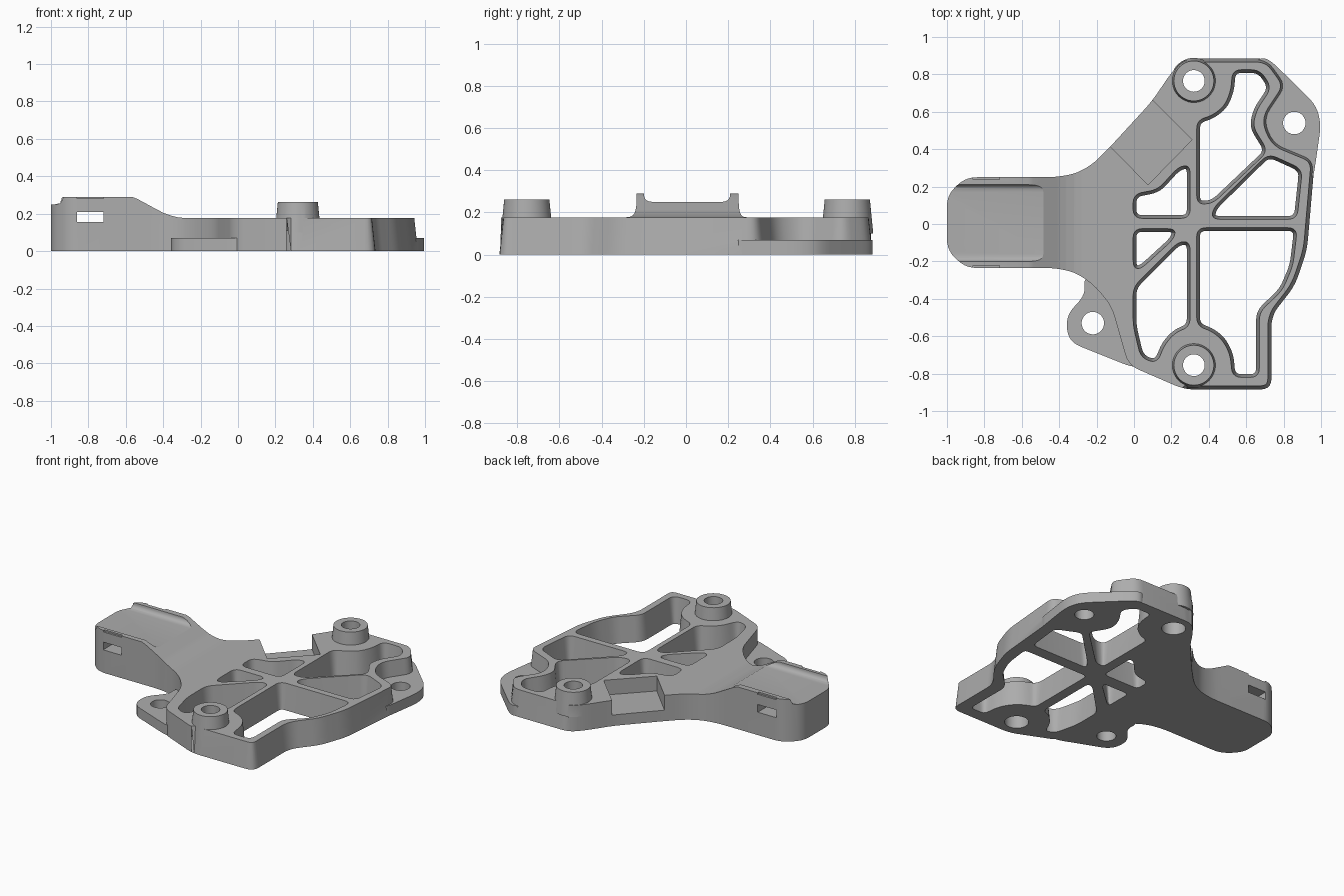
import bpy, bmesh, math
from mathutils import Vector

if "Cube" in bpy.data.objects:
    bpy.data.objects.remove(bpy.data.objects["Cube"])


def rounded(pts, r, seg=5):
    """Fillet every corner of a closed 2D polygon."""
    out, n = [], len(pts)
    for i in range(n):
        a, b, c = (Vector(pts[(i + k) % n]) for k in (-1, 0, 1))
        p = b + (a - b).normalized() * min(r, (a - b).length * 0.45)
        q = b + (c - b).normalized() * min(r, (c - b).length * 0.45)
        for k in range(seg + 1):
            t = k / seg
            out.append(p * (1 - t) ** 2 + b * 2 * t * (1 - t) + q * t * t)
    return out


def circle(x, y, r, n=48):
    return [Vector((x + r * math.cos(2 * math.pi * i / n),
                    y + r * math.sin(2 * math.pi * i / n))) for i in range(n)]


def offset(pts, amount):
    """Move a polygon outward by amount(point)."""
    n = len(pts)
    area = sum(pts[i].x * pts[(i + 1) % n].y - pts[(i + 1) % n].x * pts[i].y for i in range(n))
    s, out = (1 if area > 0 else -1), []
    for i in range(n):
        d = (pts[(i + 1) % n] - pts[i - 1]).normalized()
        out.append(pts[i] + Vector((d.y, -d.x)) * s * amount(pts[i]))
    return out


def prism(name, low, lo, hi, axis='z', high=None):
    """Loft a 2D outline along an axis."""
    place = {'z': lambda p, t: (p[0], p[1], t),
             'y': lambda p, t: (p[0], t, p[1]),
             'x': lambda p, t: (t, p[0], p[1])}[axis]
    bm = bmesh.new()
    a = [bm.verts.new(place(p, lo)) for p in low]
    b = [bm.verts.new(place(p, hi)) for p in (high or low)]
    n = len(a)
    bm.faces.new(a)
    bm.faces.new(b)
    for i in range(n):
        bm.faces.new((a[i], a[(i + 1) % n], b[(i + 1) % n], b[i]))
    bmesh.ops.recalc_face_normals(bm, faces=bm.faces[:])
    me = bpy.data.meshes.new(name)
    bm.to_mesh(me)
    bm.free()
    ob = bpy.data.objects.new(name, me)
    bpy.context.collection.objects.link(ob)
    return ob


def combine(body, tool, op='DIFFERENCE'):
    m = body.modifiers.new(op, 'BOOLEAN')
    m.operation, m.object, m.solver = op, tool, 'EXACT'
    bpy.context.view_layer.objects.active = body
    bpy.ops.object.modifier_apply(modifier=m.name)
    bpy.data.objects.remove(tool)


def rect(x0, x1, y0, y1):
    return [(x0, y0), (x1, y0), (x1, y1), (x0, y1)]


# Main body: full outline with arm, drafted on its right side
outline = rounded([
    (-1, -0.14), (-0.9, -0.235), (-0.42, -0.235), (-0.31, -0.26), (-0.21, -0.33),
    (-0.12, -0.44), (-0.03, -0.755), (0.27, -0.885), (0.735, -0.885), (0.735, -0.49),
    (0.86, -0.33), (0.925, -0.14), (0.967, 0.345), (0.75, 0.435), (0.70, 0.56),
    (0.82, 0.74), (0.715, 0.885), (0.27, 0.885), (0.2, 0.81), (0.095, 0.655),
    (-0.13, 0.41), (-0.22, 0.32), (-0.31, 0.27), (-0.42, 0.25), (-0.9, 0.25),
    (-1, 0.155)], 0.06)
body = prism('mount_bracket', outline, 0, 0.32,
             high=offset(outline, lambda p: -0.035 if p.x > 0.28 else 0))

# Side silhouette: raised arm sloping down to the plate
combine(body, prism('top_cut', [
    (-1.2, 0.255), (-0.95, 0.255), (-0.95, 0.28), (-0.935, 0.29), (-0.565, 0.29),
    (-0.54, 0.28), (-0.44, 0.226), (-0.4, 0.205), (-0.36, 0.19), (-0.32, 0.18),
    (-0.28, 0.177), (1.3, 0.177), (1.3, 0.6), (-1.2, 0.6)], -2, 2, 'y'))

# Channel between the arm rails
combine(body, prism('channel_cut', rounded(rect(-0.2, 0.21, 0.25, 0.5), 0.04),
                    -1.2, -0.42, 'x'))

# Cross slot through the arm and shallow notches above it
combine(body, prism('slot_cut', rect(-0.86, -0.72, 0.157, 0.21), -1, 1, 'y'))
for y0, y1 in ((0.237, 0.4), (-0.4, -0.222)):
    combine(body, prism('notch_cut', rect(-0.86, -0.72, 0.28, 0.4), y0, y1, 'y'))

# Open pocket in the upper left edge
combine(body, prism('pocket_cut', [(0.075, 0.21), (0.31, 0.45), (-0.07, 0.83), (-0.30, 0.59)],
                    0.075, 0.5))

# Low mounting tabs
tabs = [
    [(0.6, 0.8), (0.66, 0.885), (0.72, 0.885), (0.975, 0.635), (1.0, 0.53), (0.955, 0.22),
     (0.9, 0.3), (0.75, 0.41), (0.68, 0.56)],
    [(-0.2, -0.29), (-0.27, -0.29), (-0.26, -0.38), (-0.365, -0.49), (-0.35, -0.63),
     (0.0, -0.77), (0.02, -0.74), (-0.07, -0.55), (-0.1, -0.42)]]
for pts in tabs:
    combine(body, prism('tab', rounded(pts, 0.07), 0, 0.07), 'UNION')

# Lightening openings, slightly wider at the top
openings = [
    [(0.53, 0.82), (0.67, 0.82), (0.73, 0.73), (0.65, 0.61), (0.63, 0.52), (0.71, 0.39),
     (0.42, 0.115), (0.34, 0.11), (0.34, 0.55), (0.42, 0.575), (0.49, 0.63), (0.525, 0.72)],
    [(0.72, 0.37), (0.895, 0.29), (0.867, 0.03), (0.42, 0.03), (0.43, 0.085)],
    [(0.34, -0.025), (0.868, -0.025), (0.845, -0.22), (0.79, -0.35), (0.665, -0.47),
     (0.665, -0.815), (0.53, -0.815), (0.52, -0.7), (0.48, -0.62), (0.42, -0.57), (0.34, -0.54)],
    [(0.295, -0.1), (0.24, -0.1), (0, -0.34), (0, -0.54), (0.04, -0.71), (0.12, -0.74),
     (0.16, -0.64), (0.22, -0.575), (0.295, -0.545)],
    [(0.295, 0.31), (0.24, 0.30), (0.13, 0.18), (0, 0.155), (0, 0.035), (0.295, 0.035)],
    [(0, -0.03), (0.22, -0.03), (0.205, -0.08), (0.035, -0.235), (0, -0.23)]]
for pts in openings:
    p = rounded(pts, 0.045)
    combine(body, prism('opening_cut', offset(p, lambda _: -0.017), -0.05, 0.3,
                        high=offset(p, lambda _: 0.017)))

# Tapered bosses with bolt holes and counterbores underneath
for y in (-0.755, 0.765):
    combine(body, prism('boss', circle(0.32, y, 0.123), 0.1, 0.262,
                        high=circle(0.32, y, 0.107)), 'UNION')
    combine(body, prism('bolt_cut', circle(0.32, y, 0.058), -0.1, 0.4))
    combine(body, prism('counterbore_cut', circle(0.32, y, 0.075), -0.1, 0.11))

# Tab holes
for x, y in ((0.857, 0.54), (-0.22, -0.53)):
    combine(body, prism('tab_hole_cut', circle(x, y, 0.06), -0.1, 0.15))

# Colour and shading
mat = bpy.data.materials.new('light grey')
mat.diffuse_color = (0.42, 0.42, 0.42, 1)
mat.use_nodes = True
mat.node_tree.nodes["Principled BSDF"].inputs["Base Color"].default_value = mat.diffuse_color
body.data.materials.clear()
body.data.materials.append(mat)
for o in bpy.context.selected_objects:
    o.select_set(False)
body.select_set(True)
bpy.context.view_layer.objects.active = body
bpy.ops.object.shade_smooth_by_angle(angle=math.radians(25))
